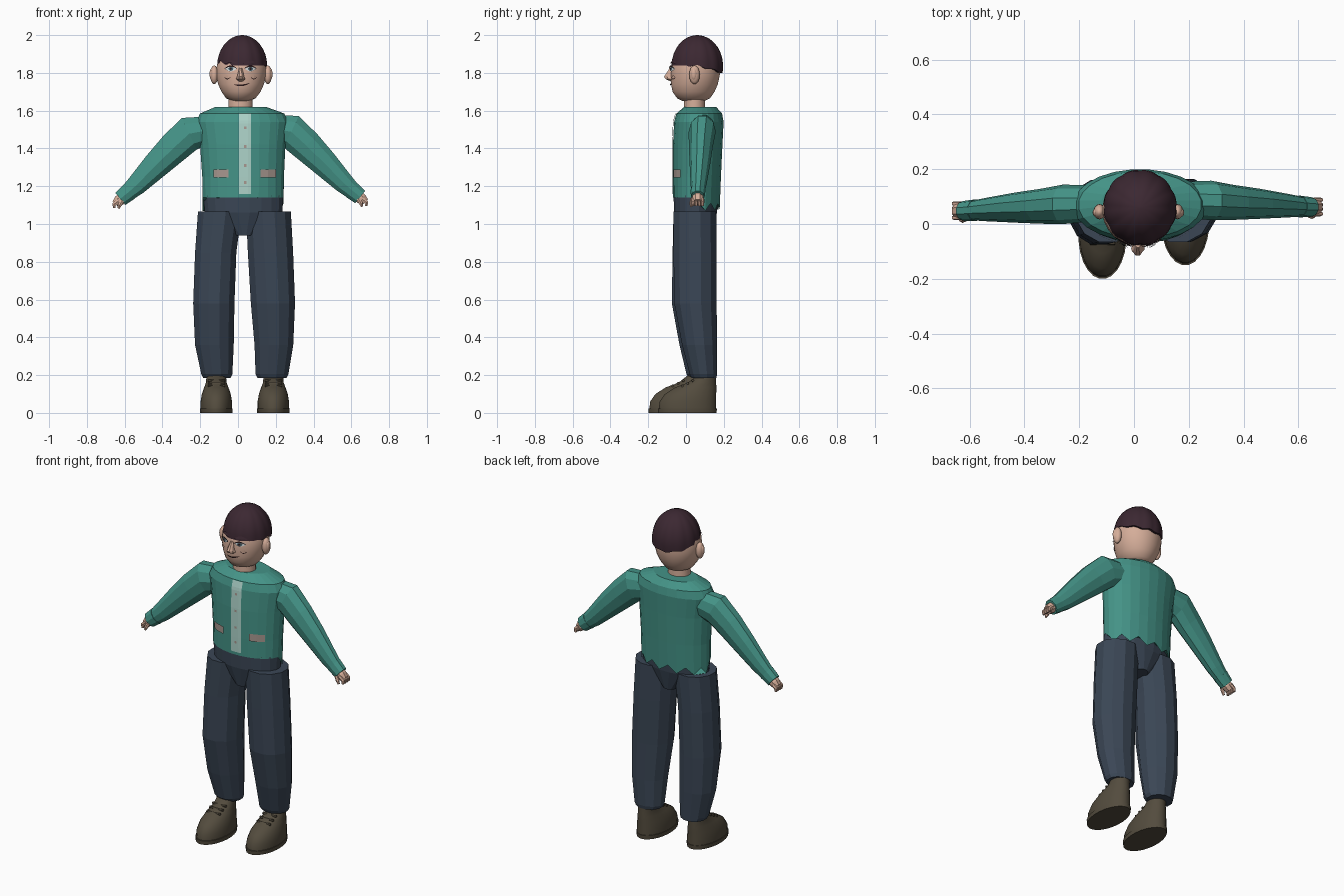
import bpy, bmesh, math
from mathutils import Vector
from mathutils.bvhtree import BVHTree

if "Cube" in bpy.data.objects:
    bpy.data.objects.remove(bpy.data.objects["Cube"])


def material(name, rgb):
    """Flat material from 8-bit screen values."""
    col = tuple((c / 255) ** 2.2 for c in rgb) + (1,)
    m = bpy.data.materials.new(name)
    m.use_nodes = True
    m.diffuse_color = col
    m.node_tree.nodes["Principled BSDF"].inputs["Base Color"].default_value = col
    return m


SKIN = material("skin", (212, 172, 152))
HAIR = material("dark_hair", (62, 44, 53))
TEAL = material("teal_cloth", (70, 146, 134))
PALE = material("pale_trim", (172, 210, 200))
FLAP = material("dusty_flap", (166, 150, 142))
DENIM = material("navy_trousers", (61, 72, 86))
LEATHER = material("brown_leather", (84, 77, 64))
WHITE = material("eye_white", (215, 220, 220))
IRIS = material("eye_grey", (70, 95, 105))
DARK = material("line_dark", (50, 33, 34))


def make(name, verts, faces, mat, smooth=False):
    me = bpy.data.meshes.new(name)
    me.from_pydata(verts, [], faces)
    bm = bmesh.new()
    bm.from_mesh(me)
    bmesh.ops.recalc_face_normals(bm, faces=bm.faces)
    bm.to_mesh(me)
    bm.free()
    me.materials.append(mat)
    ob = bpy.data.objects.new(name, me)
    bpy.context.collection.objects.link(ob)
    if smooth:
        bpy.ops.object.select_all(action='DESELECT')
        ob.select_set(True)
        bpy.context.view_layer.objects.active = ob
        bpy.ops.object.shade_smooth_by_angle(angle=0.8)
    return ob


def loft(name, rings, mat, sides=12, flat=True, smooth=False, edit=None):
    """Skin rings (x, y, z, half_width, half_depth); flat rings stay level."""
    verts, faces, n = [], [], sides
    for i, (x, y, z, ru, rv) in enumerate(rings):
        a, b = rings[max(i - 1, 0)], rings[min(i + 1, len(rings) - 1)]
        t = Vector((0, 0, 1)) if flat else Vector((b[0] - a[0], 0, b[2] - a[2])).normalized()
        u = Vector((0, 1, 0)).cross(t)
        for k in range(n):
            ang = 2 * math.pi * (k + 0.5) / n
            p = Vector((x, y, z)) + u * ru * math.cos(ang) + Vector((0, rv * math.sin(ang), 0))
            verts.append(edit(i, k, p) if edit else p)
    for i in range(len(rings) - 1):
        for k in range(n):
            j = (k + 1) % n
            faces.append((i * n + k, i * n + j, i * n + n + j, i * n + n + k))
    faces += [tuple(range(n)), tuple(range((len(rings) - 1) * n, len(rings) * n))]
    return make(name, verts, faces, mat, smooth)


def ball(name, centre, size, mat, smooth=True):
    bm = bmesh.new()
    bmesh.ops.create_uvsphere(bm, u_segments=14, v_segments=8, radius=1)
    verts = [Vector(centre) + Vector(size) * Vector((1, 1, 1)).dot(Vector((0, 0, 0)))
             + Vector([s * c for s, c in zip(size, v.co)]) for v in bm.verts]
    faces = [tuple(v.index for v in f.verts) for f in bm.faces]
    bm.free()
    return make(name, verts, faces, mat, smooth)


def plate(name, target, x0, x1, mid, half, mat, nx=8, nz=2, lift=0.006):
    """Thin sheet laid on the front of target; mid and half are functions of 0..1."""
    tree = BVHTree.FromPolygons([v.co for v in target.data.vertices],
                                [p.vertices for p in target.data.polygons])
    verts, faces = [], []
    for i in range(nx + 1):
        t = i / nx
        for j in range(nz + 1):
            x, z = x0 + (x1 - x0) * t, mid(t) + half(t) * (2 * j / nz - 1)
            hit = tree.ray_cast(Vector((x, -1, z)), Vector((0, 1, 0)))[0]
            verts.append((x, (hit.y if hit else 0) - lift, z))
    w = nz + 1
    for i in range(nx):
        for j in range(nz):
            faces.append((i * w + j, i * w + w + j, i * w + w + j + 1, i * w + j + 1))
    return make(name, verts, faces, mat)


# Jacket, with a jagged hem dipping at the back
def hem(i, k, p):
    if i == 0 and p.y > 0.06:
        p.z -= 0.07 if k % 2 else 0.03
    return p


jacket = loft("jacket", [
    (.027, .055, 1.14, .216, .124), (.027, .058, 1.25, .218, .128), (.025, .062, 1.42, .228, .132),
    (.022, .068, 1.54, .245, .132), (.022, .07, 1.585, .225, .122), (.015, .075, 1.62, .135, .085)],
    TEAL, sides=24, edit=hem)
plate("button_strip", jacket, .005, .07, lambda t: 1.372, lambda t: .212, PALE, 4, 24)
for z in (1.22, 1.31, 1.41, 1.51):
    plate("button", jacket, .031, .045, lambda t: z, lambda t: .007, FLAP, 2, 2, .009)
for x in (-.13, .12):
    plate("pocket_flap", jacket, x, x + .08, lambda t: 1.267, lambda t: .022, FLAP, 8, 4, .008)

# Sleeves and hands
for name, s, dz, dy in (("right", -1, 0, 0), ("left", 1, .01, .014)):
    def at(x, y, z, *r):
        return (.012 + s * x, y + dy, z + dz, *r)
    loft(name + "_sleeve", [
        at(.15, .075, 1.50, .075, .065), at(.27, .072, 1.478, .097, .072), at(.35, .065, 1.405, .088, .064),
        at(.445, .06, 1.312, .075, .055), at(.55, .053, 1.205, .057, .043), at(.595, .05, 1.165, .047, .037)],
        TEAL, sides=10, flat=False)
    loft(name + "_cuff", [at(.59, .05, 1.17, .05, .04), at(.635, .048, 1.133, .044, .036)],
         TEAL, sides=10, flat=False)
    loft(name + "_palm", [at(.615, .048, 1.15, .026, .026), at(.64, .048, 1.125, .032, .031),
                          at(.66, .048, 1.105, .024, .028)], SKIN, 8, False)
    for f in range(4):
        y = .023 + f * .017
        loft(name + "_finger", [at(.645, y, 1.122, .014, .009), at(.668, y, 1.105, .012, .009),
                                at(.667, y, 1.085, .008, .007)], SKIN, 6, False)
    loft(name + "_thumb", [at(.625, .02, 1.125, .012, .011), at(.638, .014, 1.10, .011, .01),
                           at(.645, .014, 1.082, .006, .006)], SKIN, 6, False)

# Trousers
loft("trouser_hips", [(.035, .05, .94, .055, .09), (.03, .05, 1.06, .208, .115),
                      (.027, .052, 1.15, .214, .119)], DENIM, 20)
loft("right_trouser_leg", [
    (-.112, .085, .185, .075, .07), (-.112, .078, .205, .085, .078), (-.125, .062, .36, .106, .1),
    (-.128, .043, .58, .113, .122), (-.118, .045, .85, .113, .12), (-.096, .047, 1.065, .12, .117)],
    DENIM, 12)
loft("left_trouser_leg", [
    (.18, .095, .185, .08, .068), (.18, .092, .205, .09, .075), (.19, .072, .36, .106, .096),
    (.185, .05, .58, .121, .116), (.172, .048, .85, .124, .118), (.161, .047, 1.065, .123, .117)],
    DENIM, 12)

# Shoes with soles and laces
for name, x, y in (("right", -.115, 0), ("left", .187, .05)):
    loft(name + "_shoe", [
        (x, y - .042, .022, .084, .153), (x, y - .04, .06, .084, .151), (x, y - .026, .1, .077, .137),
        (x, y + .002, .135, .065, .11), (x, y + .035, .16, .055, .075), (x, y + .06, .2, .052, .05)],
        LEATHER, 24, smooth=True)
    loft(name + "_sole", [(x, y - .043, 0, .086, .156), (x, y - .043, .024, .088, .158)],
         LEATHER, 24, smooth=True)
    for k in range(3):
        loft(name + "_lace", [(x - .045, y - .07 + k * .028, .142 + k * .014, .007, .007),
                              (x + .045, y - .07 + k * .028, .142 + k * .014 + .001, .007, .007)],
             LEATHER, 6, False)

# Head, neck and ears
loft("neck", [(.013, .045, 1.60, .066, .058), (.013, .045, 1.68, .064, .056)], SKIN, 16, smooth=True)
head = loft("head", [
    (.015, .04, 1.652, .045, .06), (.015, .04, 1.665, .078, .087), (.016, .04, 1.70, .104, .112),
    (.016, .045, 1.74, .122, .124), (.017, .05, 1.79, .133, .13), (.018, .052, 1.84, .131, .128),
    (.02, .058, 1.89, .115, .115), (.02, .062, 1.95, .07, .075)], SKIN, 28, smooth=True)
for name, s in (("right", -1), ("left", 1)):
    ball(name + "_ear", (.016 + s * .142, .045, 1.79), (.022, .028, .05), SKIN)
    ball(name + "_inner_ear", (.016 + s * .155, .042, 1.793), (.012, .016, .032), SKIN)


# Hair cap with radial locks and an uneven fringe
def hairline(a):
    back = math.sin(a)                       # +1 at the back, -1 at the front
    if back > -.35:
        return 1.838 - .036 * max(back, 0) + .004 * math.cos(9 * a)
    return 1.84 + .045 * max(0, math.cos((a + math.pi / 2) * 1.4))


SEG, ROWS = 72, 9
verts, faces = [], []
for r in range(ROWS + 1):
    for k in range(SEG):
        a = 2 * math.pi * k / SEG
        low = math.asin(max(-.9, min(.9, (hairline(a) - 1.835) / .165)))
        phi = low + (math.pi / 2 - low) * max(r - 1, 0) / ROWS * 1.1
        phi = min(phi, math.pi / 2 - .02)
        lump = 1 + .025 * abs(math.sin(6 * a)) - .012
        rad = math.cos(phi) * lump * (.9 if r == 0 else 1)
        verts.append((.022 + .133 * rad * math.cos(a), .06 + .137 * rad * math.sin(a),
                      1.835 + .165 * math.sin(phi)))
for r in range(ROWS):
    for k in range(SEG):
        j = (k + 1) % SEG
        faces.append((r * SEG + k, r * SEG + j, r * SEG + SEG + j, r * SEG + SEG + k))
faces.append(tuple(range(ROWS * SEG, (ROWS + 1) * SEG)))
make("hair", verts, faces, HAIR, True)

# Face
loft("nose", [(.014, -.07, 1.755, .012, .012), (.014, -.085, 1.768, .026, .026),
              (.014, -.088, 1.78, .02, .03), (.014, -.075, 1.825, .009, .012)], SKIN, 8)


def lens(h):
    return lambda t: .001 + h * math.sin(math.pi * t)


for name, s in (("right", -1), ("left", 1)):
    c = .014 + s * .052
    plate(name + "_eye", head, c - .03, c + .03, lambda t: 1.822, lens(.013), WHITE, 10, 2, .008)
    plate(name + "_iris", head, c - .014, c + .014, lambda t: 1.822, lens(.011), IRIS, 8, 2, .012)
    plate(name + "_pupil", head, c - .006, c + .006, lambda t: 1.822, lens(.005), DARK, 6, 2, .015)
    plate(name + "_lash", head, c - .033, c + .033, lambda t: 1.823 + .013 * math.sin(math.pi * t),
          lens(.003), DARK, 10, 2, .015)
    plate(name + "_brow", head, c - .036, c + .036, lambda t: 1.85 + .009 * math.sin(math.pi * t),
          lens(.006), HAIR, 10, 2, .012)
    b = .014 + s * .07
    plate(name + "_cheek", head, b - .016, b + .016, lambda t: 1.777, lens(.009), SKIN, 8, 2, .007)
    plate(name + "_cheek_line", head, b - .016, b + .016,
          lambda t: 1.777 - .009 * math.sin(math.pi * t), lens(.0015), DARK, 8, 2, .008)
plate("mouth", head, -.022, .062, lambda t: 1.738 - .008 * math.sin(math.pi * t) + .008 * t,
      lens(.0035), DARK, 10, 2, .006)
